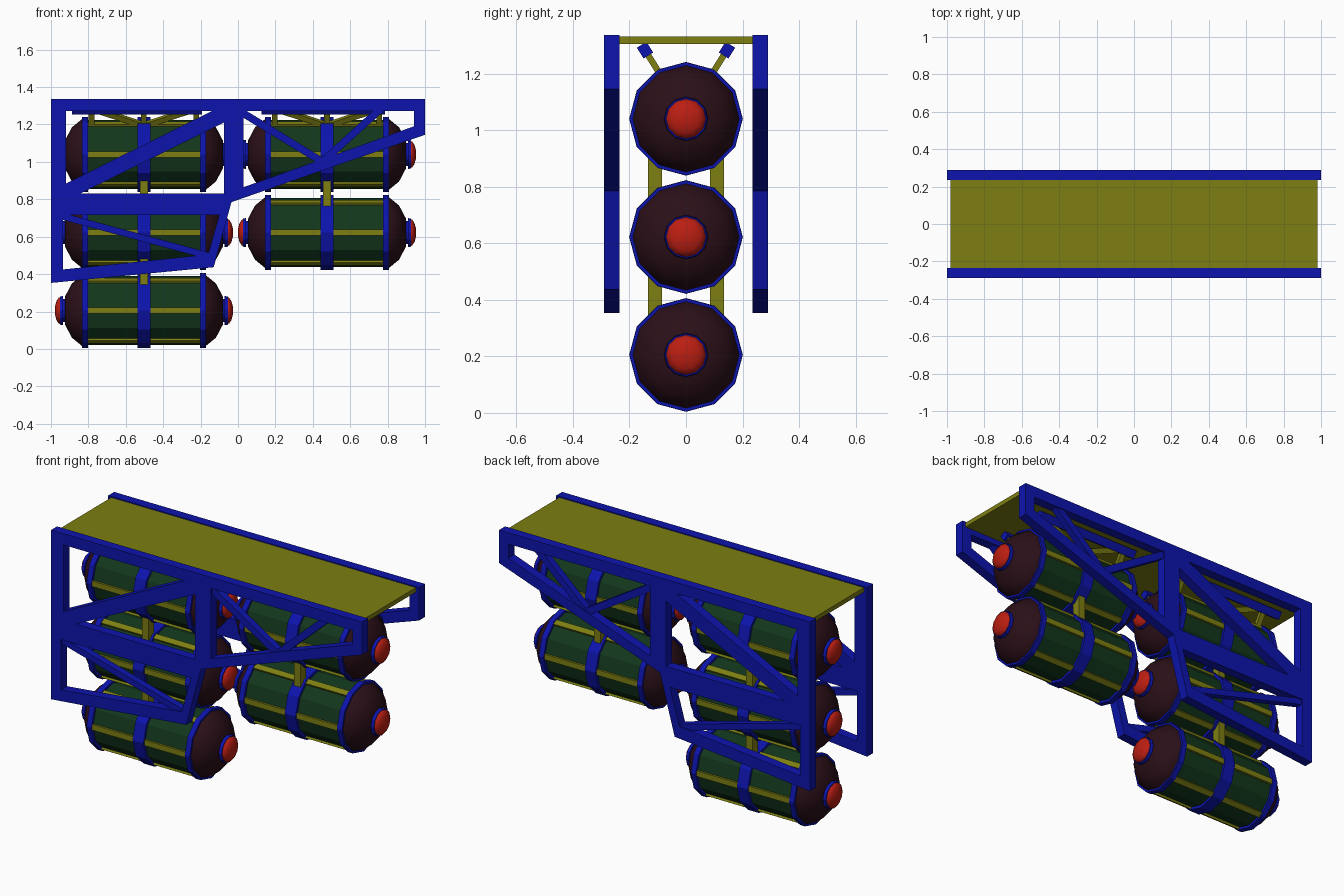
import bpy, bmesh
from math import cos, sin, pi
from mathutils import Vector, Matrix

if "Cube" in bpy.data.objects:
    bpy.data.objects.remove(bpy.data.objects["Cube"])


def material(name, rgb):
    m = bpy.data.materials.new(name)
    m.diffuse_color = (*rgb, 1)
    m.use_nodes = True
    m.node_tree.nodes["Principled BSDF"].inputs["Base Color"].default_value = m.diffuse_color
    return m


BLUE = material("blue", (0.004, 0.007, 0.42))
OLIVE = material("olive", (0.205, 0.21, 0.006))
GREEN = material("green", (0.006, 0.038, 0.0115))
MAROON = material("maroon", (0.024, 0.005, 0.009))
RED = material("red", (0.5, 0.013, 0.006))


def place(name, mesh, loc=(0, 0, 0)):
    ob = bpy.data.objects.new(name, mesh)
    ob.location = loc
    bpy.context.collection.objects.link(ob)
    return ob


def finish(bm, name, mat, smooth=False):
    bmesh.ops.recalc_face_normals(bm, faces=bm.faces)
    for f in bm.faces:
        f.smooth = smooth
    me = bpy.data.meshes.new(name)
    bm.to_mesh(me)
    bm.free()
    me.materials.append(mat)
    return me


def add_beam(bm, p, q, w, d, side):
    """Box from p to q, d thick along side and w across."""
    p, q, s = Vector(p), Vector(q), Vector(side).normalized()
    z = (q - p).normalized()
    s = (s - z * s.dot(z)).normalized()
    x = s.cross(z)
    rot = Matrix((x, s, z)).transposed().to_4x4()
    scale = Matrix.Diagonal((w, d, (q - p).length, 1))
    bmesh.ops.create_cube(bm, size=1, matrix=Matrix.Translation((p + q) / 2) @ rot @ scale)


def beam(name, mat, *args):
    bm = bmesh.new()
    add_beam(bm, *args)
    return place(name, finish(bm, name, mat))


def revolve(bm, profile, n=12):
    """Closed 12-sided solid around x from (x, radius) pairs."""
    rings = [[bm.verts.new((x, r * cos(2 * pi * i / n), r * sin(2 * pi * i / n)))
              for i in range(n)] for x, r in profile]
    for a, b in zip(rings, rings[1:]):
        for i in range(n):
            j = (i + 1) % n
            bm.faces.new((a[i], a[j], b[j], b[i]))
    bm.faces.new(rings[0])
    bm.faces.new(rings[-1])


def turned(name, mat, profiles, mirror=True, smooth=False):
    bm = bmesh.new()
    for prof in profiles:
        revolve(bm, prof)
        if mirror:
            revolve(bm, [(-x, r) for x, r in prof])
    return finish(bm, name, mat, smooth)


# Barrel part meshes, shared by all five barrels
parts = {
    "barrel_body": turned("barrel_body", GREEN, [[(-0.32, 0.185), (0.32, 0.185)]], False),
    "barrel_dome": turned("barrel_dome", MAROON,
                          [[(0.31, 0.19), (0.33, 0.19), (0.385, 0.145), (0.422, 0.075)]], smooth=True),
    "barrel_end_ring": turned("barrel_end_ring", BLUE,
                              [[(0.3, 0.2), (0.332, 0.2)],
                               [(0.415, 0.062), (0.435, 0.062)],
                               [(0.432, 0.078), (0.45, 0.075)]]),
    "barrel_cap": turned("barrel_cap", RED,
                         [[(0.44, 0.071), (0.455, 0.07), (0.468, 0.05), (0.476, 0.02)]], smooth=True),
    "barrel_middle_band": turned("barrel_middle_band", BLUE, [[(-0.035, 0.201), (0.035, 0.201)]], False),
}
bm = bmesh.new()
for k in range(6):
    u = Vector((0, cos(k * pi / 3), sin(k * pi / 3)))
    add_beam(bm, Vector((-0.305, 0, 0)) + u * 0.18, Vector((0.305, 0, 0)) + u * 0.18, 0.032, 0.026, u)
parts["barrel_strips"] = finish(bm, "barrel_strips", OLIVE)

XL, XR = -0.503, 0.476
Z1, Z2, Z3 = 1.04, 0.622, 0.205
for x, z in ((XL, Z1), (XL, Z2), (XL, Z3), (XR, Z1), (XR, Z2)):
    for name, me in parts.items():
        place(name, me, (x, 0, z))

# Link plates between stacked barrels
for x, z in ((XL, (Z1 + Z2) / 2), (XL, (Z2 + Z3) / 2), (XR, (Z1 + Z2) / 2)):
    for s in (-1, 1):
        beam("barrel_link", OLIVE, (x, s * 0.11, z - 0.068), (x, s * 0.11, z + 0.068), 0.042, 0.05, (0, 1, 0))

# Hanging rails and struts under the deck
for cx, start in ((XL, -0.385), (XR, -0.35)):
    for s in (-1, 1):
        top, low = Vector((0, s * 0.145, 1.283)), Vector((0, s * 0.09, 1.195))
        lean = top - low
        beam("hanger_rail", BLUE, top + Vector((cx + start, 0, 0)), top + Vector((cx + 0.31, 0, 0)),
             0.04, 0.045, lean)
        across = Vector((1, 0, 0)).cross(lean)
        for a, b in ((-0.28, -0.28), (0, 0), (0.28, 0.28), (-0.27, 0), (0.27, 0)):
            beam("hanger_strut", OLIVE, top + Vector((cx + a, 0, 0)), low + Vector((cx + b, 0, 0)),
                 0.03, 0.022, across)

# Deck plate
beam("deck_plate", OLIVE, (-0.98, 0, 1.318), (0.98, 0, 1.318), 0.49, 0.026, (0, 0, 1))

# Side frames: outline with openings, plus thin braces
loops = [
    [(-1, 1.337), (1, 1.337), (1, 1.145), (-0.035, 0.785), (-0.13, 0.437), (-1, 0.353)],
    [(-0.92, 1.272), (-0.14, 1.272), (-0.92, 0.885)],
    [(-0.84, 0.832), (-0.075, 1.21), (-0.075, 0.832)],
    [(0.03, 1.272), (0.94, 1.272), (0.94, 1.19), (0.03, 0.865)],
    [(-0.935, 0.717), (-0.1, 0.717), (-0.16, 0.505), (-0.935, 0.425)],
]
cu = bpy.data.curves.new("side_frame", 'CURVE')
cu.dimensions, cu.fill_mode, cu.extrude = '2D', 'BOTH', 0.0275
for pts in loops:
    sp = cu.splines.new('POLY')
    sp.points.add(len(pts) - 1)
    for p, c in zip(sp.points, pts):
        p.co = (*c, 0, 1)
    sp.use_cyclic_u = True
    sp.use_smooth = False
outline = place("frame_outline", cu)
bpy.context.view_layer.update()
frame = bpy.data.meshes.new_from_object(outline)
bpy.data.objects.remove(outline)
bm = bmesh.new()
bm.from_mesh(frame)
bmesh.ops.remove_doubles(bm, verts=bm.verts, dist=0.0005)
frame = finish(bm, "side_frame", BLUE)

braces = [((0.02, 1.265), (0.46, 0.995), 0.04), ((0.77, 1.29), (0.45, 1.0), 0.04),
          ((-0.96, 0.715), (-0.13, 0.49), 0.036)]
for s in (-1, 1):
    y = s * 0.2625
    ob = place("side_frame", frame, (0, y, 0))
    ob.rotation_euler = (pi / 2, 0, 0)
    for (x0, z0), (x1, z1), w in braces:
        beam("frame_brace", BLUE, (x0, y, z0), (x1, y, z1), w, 0.04, (0, 1, 0))
